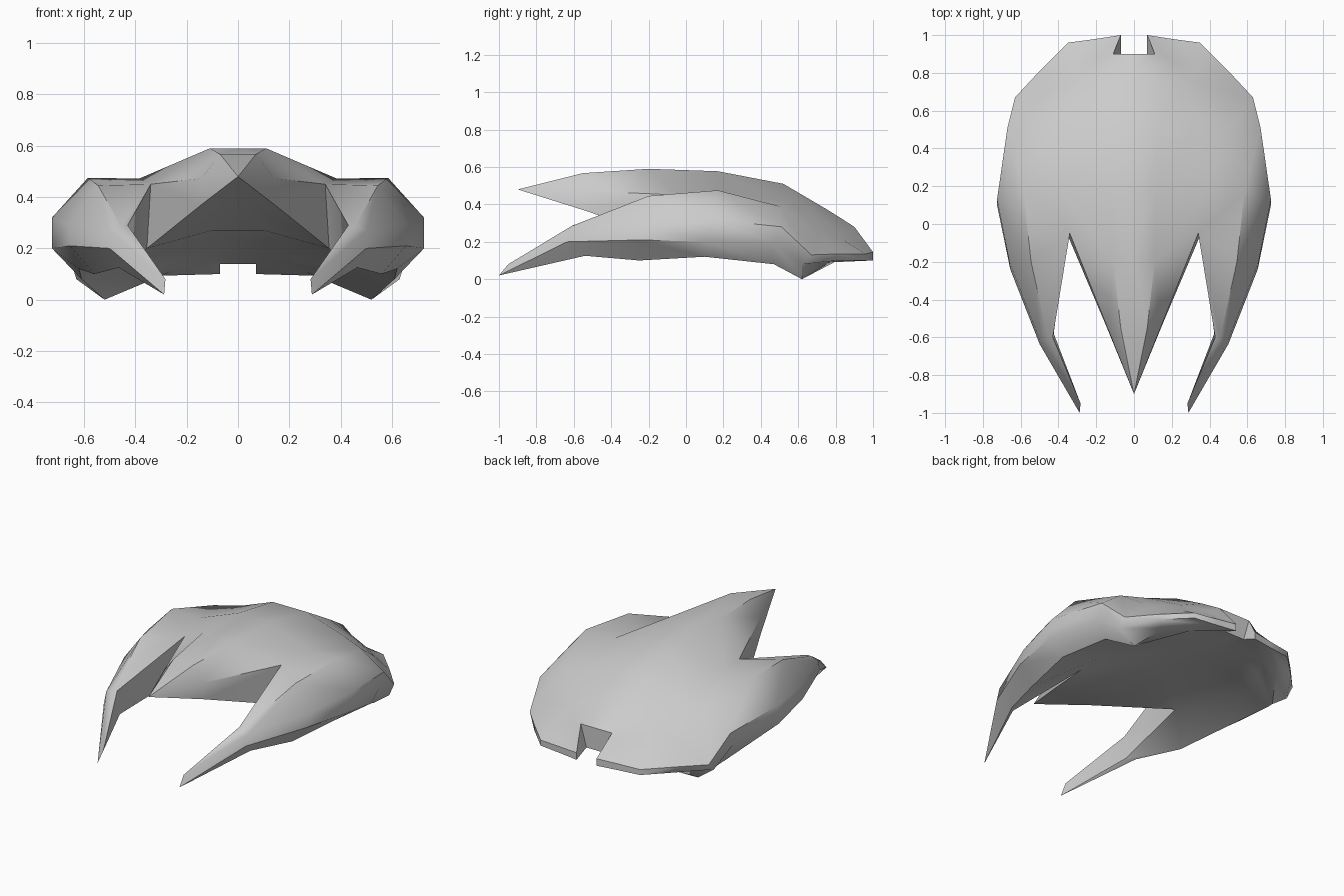
import bpy, bmesh, math

if "Cube" in bpy.data.objects:
    bpy.data.objects.remove(bpy.data.objects["Cube"])

# Half cross-sections of the shell (x >= 0), front to rear. Each runs:
# crest, valley, lobe ridge, rim top, rim bottom, lobe bottom, underside, underside middle
sections = [
    [(.11, -.20, .59), (.34, -.05, .45), (.545, -.20, .445), (.66, -.20, .29),
     (.655, -.24, .21), (.56, -.25, .10), (.355, -.05, .20), (.10, -.20, .27)],
    [(.11, .17, .577), (.385, .17, .472), (.585, .17, .475), (.725, .13, .32),
     (.725, .10, .20), (.62, .10, .12), (.40, .15, .17), (.10, .17, .235)],
    [(.12, .52, .51), (.36, .55, .41), (.52, .50, .39), (.67, .51, .28),
     (.665, .47, .195), (.61, .47, .08), (.42, .50, .13), (.10, .50, .19)],
    [(.12, .75, .375), (.28, .76, .30), (.46, .71, .25), (.63, .67, .13),
     (.63, .62, .08), (.52, .62, .0), (.36, .68, .11), (.09, .72, .16)],
    [(.115, .83, .325), (.19, .87, .25), (.33, .84, .21), (.50, .81, .135),
     (.50, .81, .10), (.42, .77, .09), (.27, .82, .105), (.08, .82, .15)],
    [(.11, .90, .28), (.07, 1.0, .145), (.20, .98, .14), (.35, .96, .135),
     (.35, .96, .10), (.20, .98, .10), (.07, 1.0, .10), (.07, .90, .14)],
]


def with_centre(sec):
    """Close a half section onto the centre line at both ends."""
    (_, y0, z0), (_, y1, z1) = sec[0], sec[-1]
    return [(0, y0, z0)] + sec + [(0, y1, z1)]


bm = bmesh.new()


def face(points):
    bm.faces.new([bm.verts.new(p) for p in points])


def loft(rows, closed=False):
    """Skin neighbouring rows of points, skipping collapsed corners."""
    for a, b in zip(rows, rows[1:]):
        n = len(a)
        for i in range(n if closed else n - 1):
            j = (i + 1) % n
            quad = list(dict.fromkeys([a[i], a[j], b[j], b[i]]))
            if len(quad) > 2:
                face(quad)


# Main shell
rows = [with_centre(s) for s in sections]
loft(rows)

# Rear edge and the walls of the small notch
e = rows[-1]
for ids in ((0, 1, 8, 9), (1, 2, 7, 8), (2, 3, 6, 7), (3, 4, 5, 6)):
    face([e[i] for i in ids])

# Central pointed prong
root = rows[0]
mid = [(0, -.55, .567), (.07, -.55, .567), (.14, -.55, .473),
       (.143, -.55, .37), (.05, -.55, .375), (0, -.55, .375)]
loft([[root[i] for i in (0, 1, 2, 7, 8, 9)], mid, [(0, -.90, .48)] * 6])

# Curved side prong
bend = [(.43, -.60, .29), (.455, -.61, .285), (.50, -.61, .27),
        (.50, -.635, .20), (.465, -.54, .125), (.425, -.58, .135)]
tip = [(.283, -.95, .08)] * 3 + [(.288, -1.0, .02)] * 3
loft([root[2:8], bend, tip], closed=True)

# Weld, mirror to the other side and fix normals
bmesh.ops.remove_doubles(bm, verts=bm.verts[:], dist=1e-4)
bmesh.ops.mirror(bm, geom=bm.verts[:] + bm.edges[:] + bm.faces[:],
                 axis='X', merge_dist=1e-4)
bmesh.ops.remove_doubles(bm, verts=bm.verts[:], dist=1e-4)
bmesh.ops.recalc_face_normals(bm, faces=bm.faces[:])

mesh = bpy.data.meshes.new("pronged_shell")
bm.to_mesh(mesh)
bm.free()
shell = bpy.data.objects.new("pronged_shell", mesh)
bpy.context.collection.objects.link(shell)
bpy.context.view_layer.objects.active = shell
shell.select_set(True)
bpy.ops.object.shade_smooth_by_angle(angle=math.radians(40))
